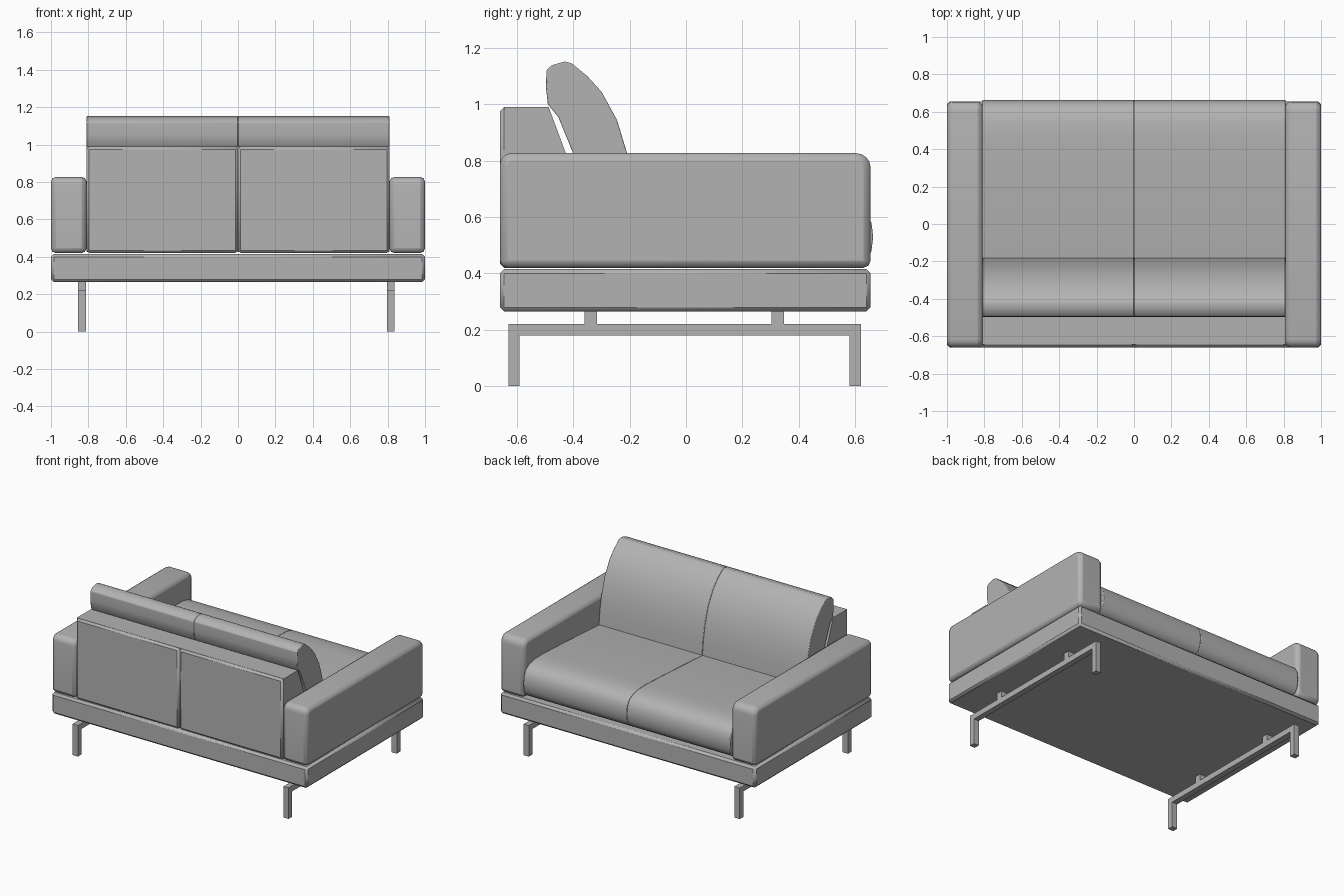
import bpy, bmesh, math

if "Cube" in bpy.data.objects:
    bpy.data.objects.remove(bpy.data.objects["Cube"])

# Dark grey finish shared by all parts
grey = bpy.data.materials.new("dark_grey")
grey.diffuse_color = (0.45, 0.45, 0.45, 1)
grey.use_nodes = True
grey.node_tree.nodes["Principled BSDF"].inputs["Base Color"].default_value = grey.diffuse_color


def prism(name, profile, x0, x1, bevel=0.0, segments=1):
    """Extrude a (y, z) profile along x, bevel its sharp edges, shade smooth."""
    bm = bmesh.new()
    face = bm.faces.new([bm.verts.new((x0, y, z)) for y, z in profile])
    new = bmesh.ops.extrude_face_region(bm, geom=[face])["geom"]
    bmesh.ops.translate(bm, vec=(x1 - x0, 0, 0),
                        verts=[g for g in new if isinstance(g, bmesh.types.BMVert)])
    bmesh.ops.recalc_face_normals(bm, faces=bm.faces)
    mesh = bpy.data.meshes.new(name)
    bm.to_mesh(mesh)
    bm.free()
    mesh.materials.append(grey)
    ob = bpy.data.objects.new(name, mesh)
    bpy.context.collection.objects.link(ob)
    if bevel:
        mod = ob.modifiers.new("Bevel", "BEVEL")
        mod.width = bevel
        mod.segments = segments
        mod.limit_method = "ANGLE"
        mod.angle_limit = math.radians(40)
        mod.use_clamp_overlap = False
    bpy.ops.object.select_all(action="DESELECT")
    ob.select_set(True)
    bpy.context.view_layer.objects.active = ob
    bpy.ops.object.shade_smooth_by_angle(angle=math.radians(35))
    return ob


def rect(y0, y1, z0, z1):
    return [(y0, z0), (y1, z0), (y1, z1), (y0, z1)]


def arc(cy, cz, r, a0, a1, n=4):
    angles = [math.radians(a0 + (a1 - a0) * i / n) for i in range(n + 1)]
    return [(cy + r * math.cos(a), cz + r * math.sin(a)) for a in angles]


# Profiles in (y, z); the seat opens towards +y
arm_profile = ([(-0.66, 0.42), (0.655, 0.42)]
               + arc(0.603, 0.775, 0.052, 0, 90)
               + arc(-0.618, 0.785, 0.042, 90, 180))
backrest_profile = [(-0.645, 0.425), (-0.277, 0.425), (-0.487, 0.99), (-0.645, 0.99)]
seat_profile = [(-0.31, 0.425), (-0.31, 0.61), (-0.18, 0.625), (0.2, 0.648),
                (0.45, 0.66), (0.54, 0.658), (0.60, 0.645), (0.638, 0.62),
                (0.658, 0.58), (0.664, 0.53), (0.658, 0.48), (0.642, 0.445),
                (0.61, 0.425)]
cushion_profile = [(-0.32, 0.62), (-0.402, 0.83), (-0.453, 0.955), (-0.490, 1.0),
                   (-0.497, 1.06), (-0.495, 1.12), (-0.478, 1.138), (-0.43, 1.152),
                   (-0.405, 1.145), (-0.35, 1.10), (-0.30, 1.045), (-0.245, 0.945),
                   (-0.21, 0.83), (-0.19, 0.72), (-0.18, 0.62)]

# Base platform and the one-piece backrest body
prism("base", rect(-0.66, 0.655, 0.265, 0.415), -1, 1, 0.015)
prism("backrest", backrest_profile, -0.81, 0.81)

# Upholstery, one set on each side
for side, s in (("left", -1), ("right", 1)):
    prism(side + "_arm", arm_profile, s * 0.81, s * 1.0, 0.026, 2)
    prism(side + "_back_panel", rect(-0.66, -0.60, 0.42, 0.989), 0, s * 0.81, 0.014)
    prism(side + "_seat_cushion", seat_profile, 0, s * 0.81, 0.005, 2)
    prism(side + "_back_cushion", cushion_profile, 0, s * 0.81, 0.004, 2)

# Metal leg frames: one continuous outline, with two posts up to the base
leg_outline = [(-0.63, 0), (-0.59, 0), (-0.59, 0.18), (0.58, 0.18), (0.58, 0),
               (0.62, 0), (0.62, 0.22), (-0.63, 0.22)]
for side, x0, x1 in (("left", -0.855, -0.813), ("right", 0.797, 0.837)):
    prism(side + "_leg_frame", leg_outline, x0, x1)
    for place, y in (("back", -0.338), ("front", 0.326)):
        prism(f"{side}_{place}_post", rect(y - 0.022, y + 0.022, 0.22, 0.27), x0, x1)
